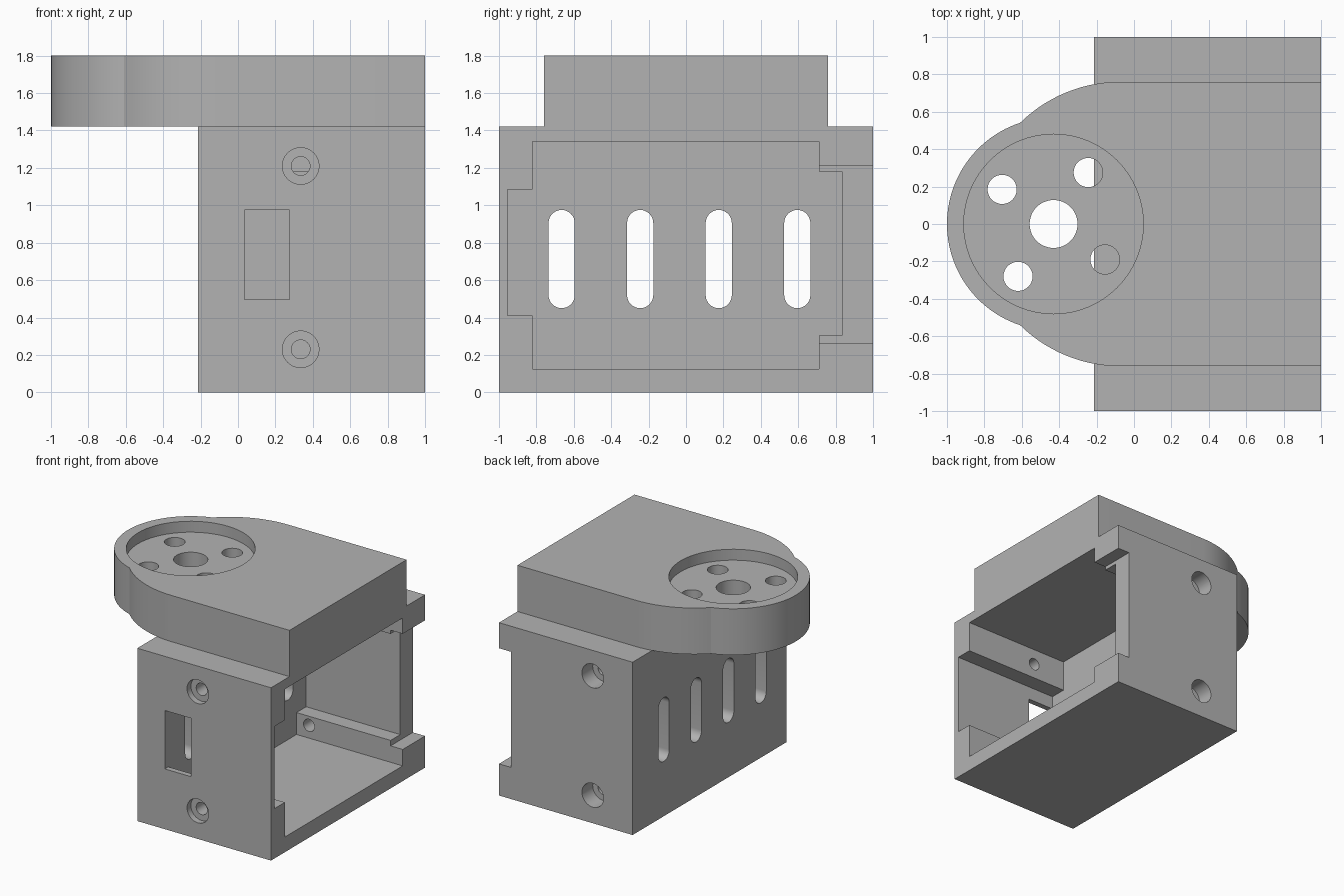
import bpy, bmesh, math

cube = bpy.data.objects.get("Cube")
if cube:
    bpy.data.objects.remove(cube, do_unlink=True)

grey = bpy.data.materials.new("plain grey")
grey.use_nodes = True
COLOUR = (0.45, 0.45, 0.45, 1)
grey.diffuse_color = COLOUR
grey.node_tree.nodes["Principled BSDF"].inputs["Base Color"].default_value = COLOUR


def prism(name, points, axis, lo, hi):
    """Extrude a closed 2D outline along an axis from lo to hi."""
    place = {"x": lambda a, b, h: (h, a, b),
             "y": lambda a, b, h: (a, h, b),
             "z": lambda a, b, h: (a, b, h)}[axis]
    bm = bmesh.new()
    bottom = [bm.verts.new(place(a, b, lo)) for a, b in points]
    top = [bm.verts.new(place(a, b, hi)) for a, b in points]
    bm.faces.new(bottom)
    bm.faces.new(top)
    n = len(points)
    for i in range(n):
        j = (i + 1) % n
        bm.faces.new((bottom[i], bottom[j], top[j], top[i]))
    bmesh.ops.recalc_face_normals(bm, faces=bm.faces)
    mesh = bpy.data.meshes.new(name)
    bm.to_mesh(mesh)
    bm.free()
    mesh.materials.append(grey)
    obj = bpy.data.objects.new(name, mesh)
    bpy.context.collection.objects.link(obj)
    return obj


def arc(cx, cy, r, start, end, n):
    """Points on an arc, angles in degrees, both ends included."""
    angles = [math.radians(start + (end - start) * i / n) for i in range(n + 1)]
    return [(cx + r * math.cos(t), cy + r * math.sin(t)) for t in angles]


def circle(cx, cy, r, n=48):
    return arc(cx, cy, r, 0, 360, n)[:-1]


def rect(a0, a1, b0, b1):
    return [(a0, b0), (a1, b0), (a1, b1), (a0, b1)]


def cut(target, points, axis, lo, hi):
    """Subtract an extruded outline from the target."""
    cutter = prism("cutter", points, axis, lo, hi)
    cutter.hide_render = True
    mod = target.modifiers.new("cut", "BOOLEAN")
    mod.operation = "DIFFERENCE"
    mod.solver = "EXACT"
    mod.object = cutter
    bpy.context.view_layer.objects.active = target
    bpy.ops.object.modifier_apply(modifier=mod.name)
    bpy.data.objects.remove(cutter, do_unlink=True)


# Housing: a box open on its left side, with a stepped cavity
BACK, INNER, TOP = -0.215, 0.035, 1.42
housing = prism("housing", rect(BACK, 1, -1, 1), "z", 0, TOP)
cavity = [(-0.82, 0.125), (0.71, 0.125), (0.71, 0.305), (0.835, 0.305),
          (0.835, 1.18), (0.71, 1.18), (0.71, 1.34), (-0.82, 1.34),
          (-0.82, 1.085), (-0.955, 1.085), (-0.955, 0.41), (-0.82, 0.41)]
cut(housing, cavity, "x", INNER, 1.1)

# Notch in the open edge of the rear wall
cut(housing, rect(0.89, 1.1, 0.26, 1.21), "y", 0.6, 1.1)

# Window in the front wall
cut(housing, rect(INNER, 0.275, 0.495, 0.975), "y", -1.1, -0.9)

# Vent slots with round ends
for y in (-0.665, -0.245, 0.175, 0.595):
    slot = arc(y, 0.905, 0.07, 0, 180, 16) + arc(y, 0.52, 0.07, 180, 360, 16)
    cut(housing, slot, "x", -0.3, 0.1)

# Counterbored screw holes in the front and rear walls
for z in (0.23, 1.21):
    cut(housing, circle(0.335, z, 0.05, 32), "y", -1.1, -0.7)
    cut(housing, circle(0.335, z, 0.098, 32), "y", -1.1, -0.95)
    cut(housing, circle(0.148, z, 0.05, 32), "y", 0.6, 1.1)
    cut(housing, circle(0.148, z, 0.098, 32), "y", 0.86, 1.1)

# Top plate: straight sides, broad shoulders and a round nose
CX, NOSE_R, SHOULDER_X, SHOULDER_R = -0.43, 0.57, -0.075, 0.76
d = SHOULDER_X - CX
meet = CX + (d * d + NOSE_R ** 2 - SHOULDER_R ** 2) / (2 * d)
a1 = math.degrees(math.acos((meet - SHOULDER_X) / SHOULDER_R))
a2 = math.degrees(math.acos((meet - CX) / NOSE_R))
outline = [(1, -SHOULDER_R), (1, SHOULDER_R)]
outline += arc(SHOULDER_X, 0, SHOULDER_R, 90, a1, 14)
outline += arc(CX, 0, NOSE_R, a2, 360 - a2, 48)[1:-1]
outline += arc(SHOULDER_X, 0, SHOULDER_R, 360 - a1, 270, 14)
plate = prism("top_plate", outline, "z", TOP, 1.8)

# Round recess, centre hole and four mounting holes
cut(plate, circle(CX, 0, 0.48, 64), "z", 1.71, 1.9)
cut(plate, circle(CX, 0, 0.128), "z", 1.3, 1.9)
for x, y in ((-0.705, 0.185), (-0.245, 0.275), (-0.62, -0.28), (-0.155, -0.19)):
    cut(plate, circle(x, y, 0.078, 32), "z", 1.3, 1.9)

# Smooth the round walls, keep the edges sharp
bpy.ops.object.select_all(action="DESELECT")
for obj in (housing, plate):
    obj.select_set(True)
bpy.context.view_layer.objects.active = housing
bpy.ops.object.shade_smooth_by_angle(angle=math.radians(20))
